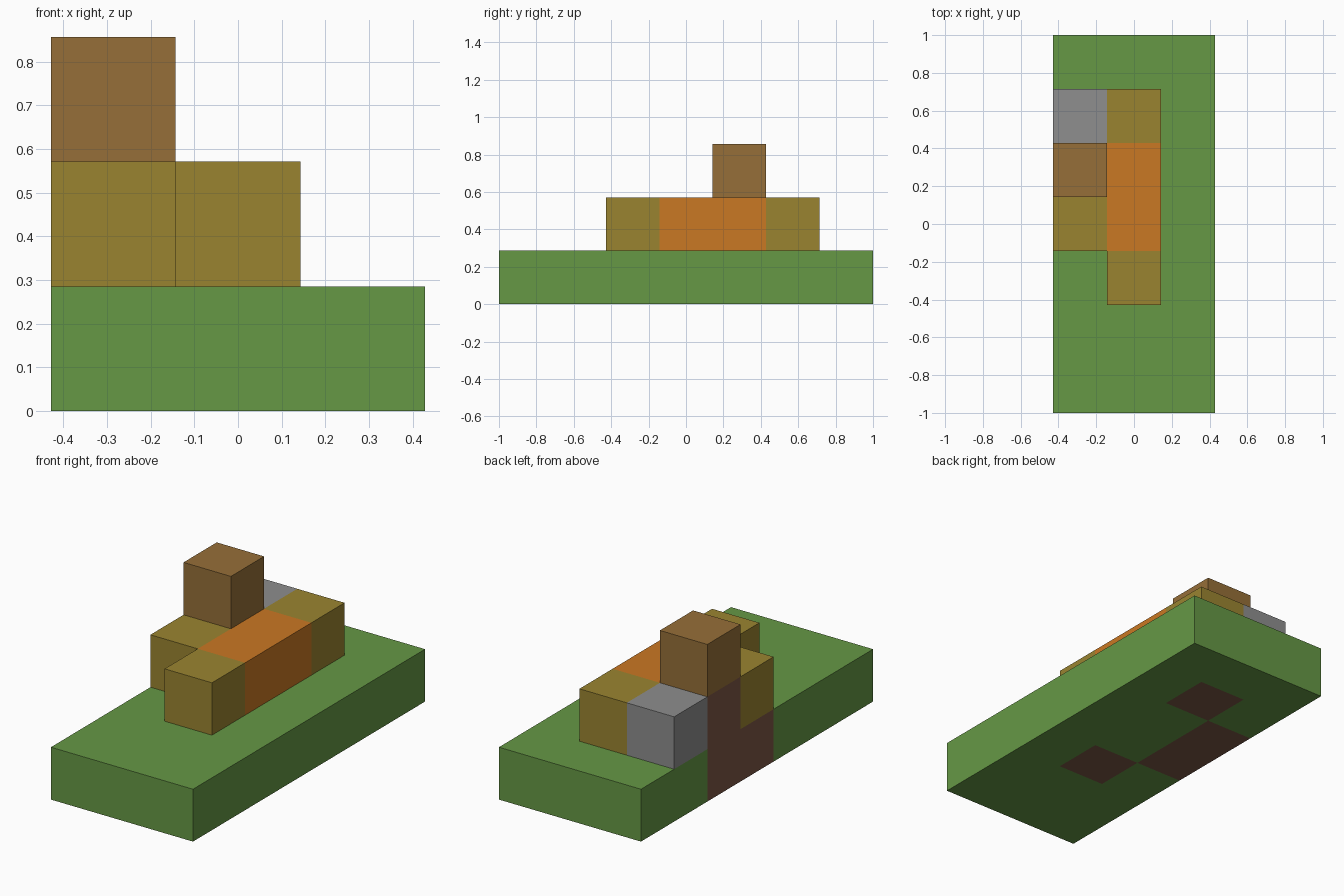
import bpy
import bmesh
from mathutils import Vector

if "Cube" in bpy.data.objects:
    bpy.data.objects.remove(bpy.data.objects["Cube"], do_unlink=True)

NX, NY = 3, 7
U = 2 / NY  # edge of one block


def linear(c):
    c /= 255
    return c / 12.92 if c <= 0.04045 else ((c + 0.055) / 1.055) ** 2.4


def material(name, *rgb):
    mat = bpy.data.materials.new(name)
    mat.use_nodes = True
    color = [linear(c) for c in rgb] + [1]
    mat.diffuse_color = color
    mat.node_tree.nodes["Principled BSDF"].inputs["Base Color"].default_value = color
    return mat


grass = material("grass green", 102, 152, 69)
soil = material("soil brown", 124, 87, 70)
olive = material("olive", 154, 132, 48)
orange = material("orange", 202, 120, 35)
stone = material("stone grey", 142, 142, 142)
wood = material("wood brown", 150, 111, 56)

# Block cells (column, row, level) of each part
soil_cells = [(0, 3, 0), (0, 4, 0), (1, 2, 0), (1, 5, 0), (0, 4, 1)]
grass_cells = [(i, j, 0) for i in range(NX) for j in range(NY)
               if (i, j, 0) not in soil_cells]
parts = {
    "grass_base": (grass, grass_cells),
    "buried_soil": (soil, soil_cells),
    "olive_blocks": (olive, [(1, 2, 1), (1, 5, 1), (0, 3, 1)]),
    "orange_bar": (orange, [(1, 3, 1), (1, 4, 1)]),
    "stone_block": (stone, [(0, 5, 1)]),
    "top_block": (wood, [(0, 4, 2)]),
}
filled = {cell for _, cells in parts.values() for cell in cells}
origin = Vector((-NX / 2, -NY / 2, 0))


def build(name, mat, cells):
    """Join the blocks of a part, keeping only the exposed faces."""
    bm = bmesh.new()
    for cell in cells:
        centre = origin + Vector(cell) + Vector((0.5, 0.5, 0.5))
        cube = bmesh.ops.create_cube(bm, size=1)
        faces = {f for v in cube["verts"] for f in v.link_faces}
        hidden = []
        for f in faces:
            f.normal_update()
            if tuple(c + round(n) for c, n in zip(cell, f.normal)) in filled:
                hidden.append(f)
        bmesh.ops.translate(bm, verts=cube["verts"], vec=centre)
        bmesh.ops.delete(bm, geom=hidden, context="FACES")
    bmesh.ops.remove_doubles(bm, verts=bm.verts, dist=0.001)
    bmesh.ops.dissolve_limit(bm, angle_limit=0.01, verts=bm.verts, edges=bm.edges)
    bmesh.ops.scale(bm, verts=bm.verts, vec=(U, U, U))
    mesh = bpy.data.meshes.new(name)
    bm.to_mesh(mesh)
    bm.free()
    mesh.materials.append(mat)
    bpy.context.collection.objects.link(bpy.data.objects.new(name, mesh))


for part, (mat, cells) in parts.items():
    build(part, mat, cells)
